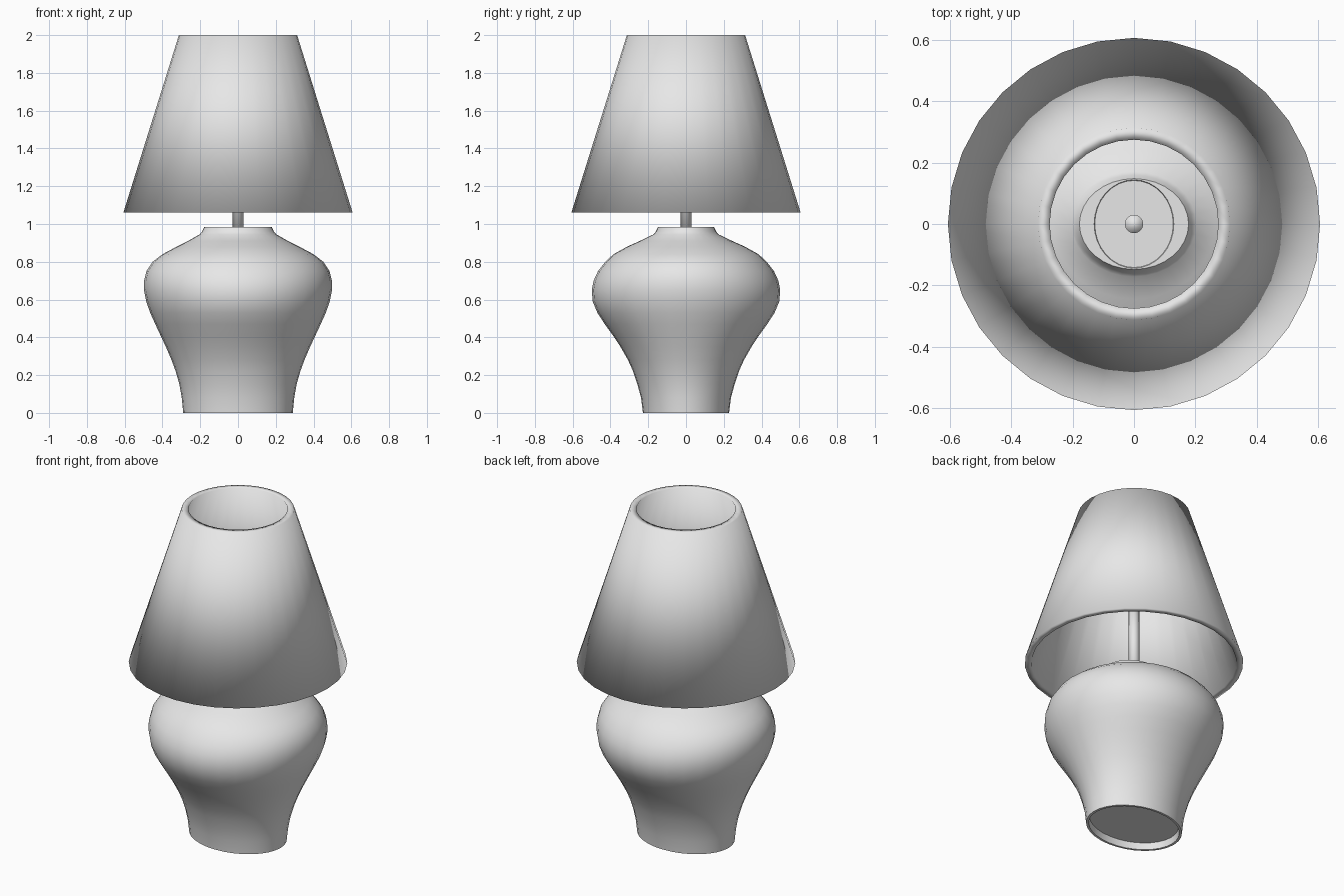
import bpy, bmesh, math

cube = bpy.data.objects.get("Cube")
if cube:
    bpy.data.objects.remove(cube, do_unlink=True)

GREY = (0.8, 0.8, 0.8, 1)
mat = bpy.data.materials.new("pale grey")
mat.use_nodes = True
mat.diffuse_color = GREY
mat.node_tree.nodes["Principled BSDF"].inputs["Base Color"].default_value = GREY


def loft(name, rings, segments=32, closed=False, sharp=None):
    """Skin elliptical rings (z, rx, ry); join ends to each other or cap them."""
    bm = bmesh.new()
    loops = []
    for z, rx, ry in rings:
        angles = [math.tau * i / segments for i in range(segments)]
        loops.append([bm.verts.new((rx * math.cos(a), ry * math.sin(a), z)) for a in angles])
    pairs = list(zip(loops, loops[1:]))
    if closed:
        pairs.append((loops[-1], loops[0]))
    else:
        bm.faces.new(list(reversed(loops[0])))
        bm.faces.new(loops[-1])
    for low, high in pairs:
        for i in range(segments):
            j = (i + 1) % segments
            bm.faces.new((low[i], low[j], high[j], high[i]))
    bmesh.ops.recalc_face_normals(bm, faces=bm.faces)
    for f in bm.faces:
        f.smooth = True
    mesh = bpy.data.meshes.new(name)
    bm.to_mesh(mesh)
    bm.free()
    mesh.materials.append(mat)
    obj = bpy.data.objects.new(name, mesh)
    bpy.context.collection.objects.link(obj)
    if sharp:
        bpy.ops.object.select_all(action="DESELECT")
        obj.select_set(True)
        bpy.context.view_layer.objects.active = obj
        bpy.ops.object.shade_smooth_by_angle(angle=math.radians(sharp))
    return obj


# Oval vase with a recessed underside and a short collar
loft("vase_base", [
    (0.04, 0.27, 0.21), (0, 0.275, 0.215), (0, 0.29, 0.228),
    (0.08, 0.298, 0.238), (0.15, 0.31, 0.257), (0.22, 0.33, 0.28),
    (0.28, 0.352, 0.307), (0.35, 0.382, 0.347), (0.41, 0.41, 0.387),
    (0.47, 0.438, 0.43), (0.53, 0.465, 0.469), (0.59, 0.486, 0.494),
    (0.65, 0.498, 0.499), (0.7, 0.497, 0.489), (0.75, 0.485, 0.466),
    (0.8, 0.452, 0.427), (0.84, 0.4, 0.384), (0.88, 0.325, 0.312),
    (0.91, 0.265, 0.245), (0.945, 0.203, 0.172), (0.96, 0.19, 0.16),
    (0.985, 0.178, 0.148), (0.985, 0.13, 0.144), (0.98, 0.128, 0.142),
], sharp=50)

# Slim pole rising into the shade
loft("pole", [(0.95, 0.03, 0.03), (1.5, 0.03, 0.03)], segments=16)

# Hollow conical shade with thick rims
loft("lamp_shade", [
    (1.06, 0.607, 0.607), (2, 0.313, 0.313),
    (2, 0.275, 0.275), (1.06, 0.569, 0.569),
], closed=True)
